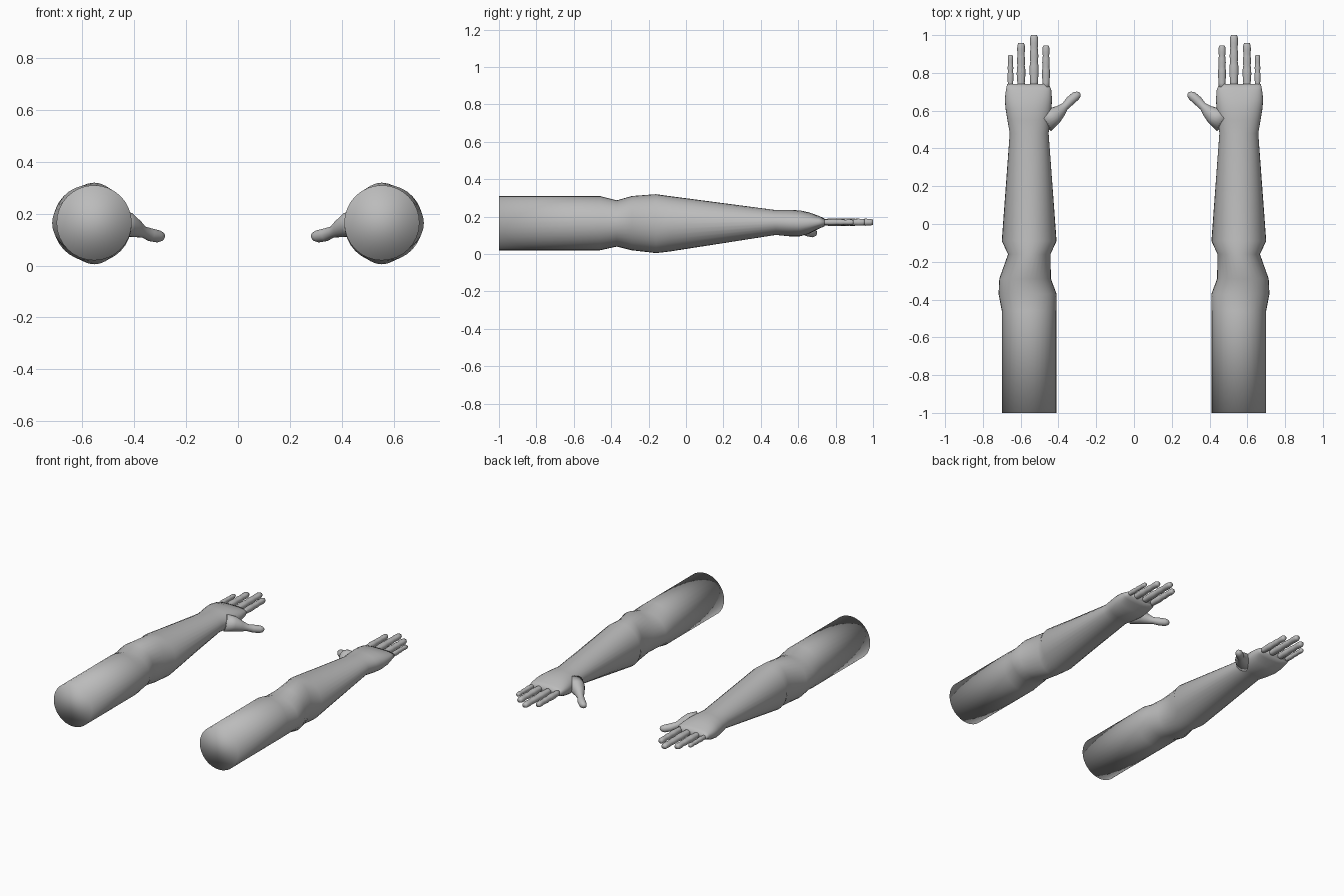
import bpy, bmesh, math
from mathutils import Vector

cube = bpy.data.objects.get("Cube")
if cube:
    bpy.data.objects.remove(cube)

skin = bpy.data.materials.new("plain_grey")
skin.use_nodes = True
GREY = (0.5, 0.5, 0.5, 1)
skin.diffuse_color = GREY
skin.node_tree.nodes["Principled BSDF"].inputs["Base Color"].default_value = GREY


def loft(name, side, direction, rings, sides=32):
    """Skin over rings of (centre, half width, half height, squareness)."""
    d = Vector(direction).normalized()
    u = d.cross(Vector((0, 0, 1))).normalized()
    v = u.cross(d)
    bm = bmesh.new()
    loops = []
    for centre, w, h, power in rings:
        loop = []
        for i in range(sides):
            a = math.tau * i / sides
            c, s = math.cos(a), math.sin(a)
            p = Vector(centre)
            p += u * w * math.copysign(abs(c) ** power, c)
            p += v * h * math.copysign(abs(s) ** power, s)
            p.x *= side
            loop.append(bm.verts.new(p))
        loops.append(loop)
    for a, b in zip(loops, loops[1:]):
        for i in range(sides):
            j = (i + 1) % sides
            bm.faces.new((a[i], a[j], b[j], b[i]))
    bm.faces.new(loops[0])
    bm.faces.new(loops[-1])
    bmesh.ops.recalc_face_normals(bm, faces=bm.faces)
    for f in bm.faces:
        f.smooth = True
    mesh = bpy.data.meshes.new(name)
    bm.to_mesh(mesh)
    bm.free()
    mesh.materials.append(skin)
    bpy.context.collection.objects.link(bpy.data.objects.new(name, mesh))


def box_ring(y, x0, x1, z0, z1, power=1.0):
    """Ring given by its inner, outer, lower and upper limits."""
    centre = ((x0 + x1) / 2, y, (z0 + z1) / 2)
    return centre, (x1 - x0) / 2, (z1 - z0) / 2, power


# Arm and palm outline from shoulder end to knuckles
arm = [box_ring(*r) for r in (
    (-1.0, .41, .70, .02, .31),
    (-.46, .41, .70, .02, .31),
    (-.37, .41, .717, .04, .287),
    (-.29, .44, .713, .02, .31),
    (-.16, .442, .667, .005, .32),
    (-.09, .41, .70, .013, .31),
    (.48, .452, .658, .102, .235),
    (.55, .445, .67, .095, .236, .95),
    (.61, .437, .68, .095, .233, .9),
    (.66, .434, .684, .11, .222, .85),
    (.71, .438, .678, .135, .204, .75),
    (.74, .45, .672, .148, .19, .7),
)]

# Thumb: wide root, narrow neck, rounded tip
thumb = [(c, w, h, 1.0) for c, w, h in (
    ((.475, .54, .165), .06, .055),
    ((.425, .572, .158), .048, .048),
    ((.39, .598, .143), .033, .034),
    ((.365, .623, .13), .021, .022),
    ((.338, .652, .119), .025, .025),
    ((.308, .678, .113), .024, .024),
    ((.293, .688, .111), .017, .017),
    ((.286, .692, .11), .006, .006),
)]

# Finger name, x position, tip y, half width
FINGERS = (
    ("index_finger", .466, .945, .021),
    ("middle_finger", .529, 1.0, .024),
    ("ring_finger", .598, .957, .023),
    ("little_finger", .654, .895, .016),
)
# Fraction along finger and thickness there, with knuckle swellings
KNUCKLES = ((0, .9), (.12, .85), (.3, 1), (.42, .97), (.5, .83), (.6, .95),
            (.7, .85), (.76, .8), (.85, .9), (.95, .85), (1, .65))

for side, label in ((1, "left"), (-1, "right")):
    loft(label + "_arm", side, (0, 1, 0), arm)
    loft(label + "_thumb", side, (-.76, .62, -.2), thumb, 20)
    for name, x, tip, w in FINGERS:
        base = .72
        rings = [((x, base + (tip - base) * t, .17), w * k, min(w, .021) * k, .9)
                 for t, k in KNUCKLES]
        loft(label + "_" + name, side, (0, 1, 0), rings, 16)
